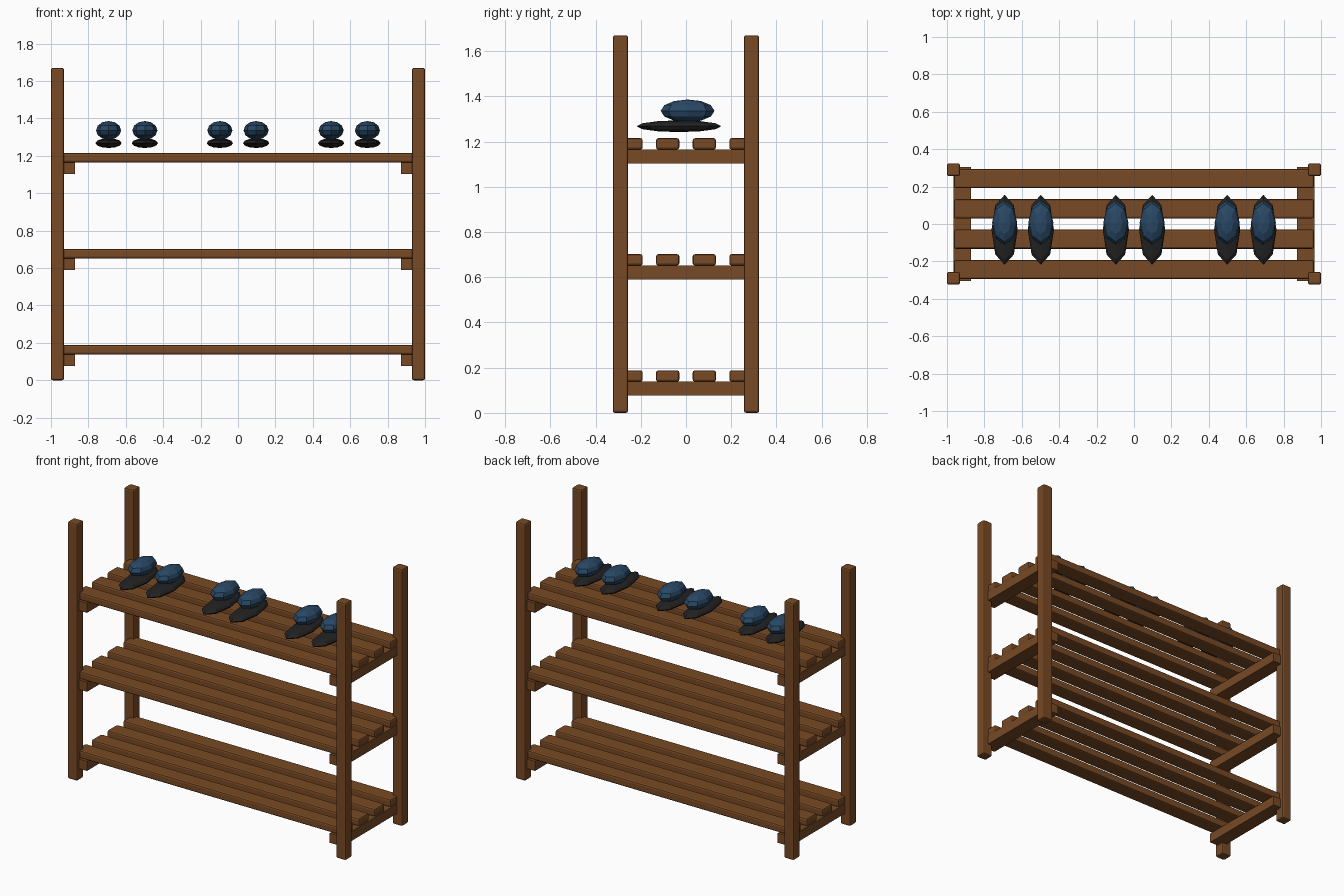
import bpy

if "Cube" in bpy.data.objects:
    bpy.data.objects.remove(bpy.data.objects["Cube"])


def mat(name, rgb):
    m = bpy.data.materials.new(name)
    m.diffuse_color = (*rgb, 1)
    m.use_nodes = True
    m.node_tree.nodes["Principled BSDF"].inputs["Base Color"].default_value = m.diffuse_color
    return m


WOOD = mat("brown wood", (0.19, 0.068, 0.018))
BLUE = mat("navy fabric", (0.022, 0.065, 0.13))
BLACK = mat("black rubber", (0.016, 0.016, 0.016))


def box(name, center, size, bevel=0):
    bpy.ops.mesh.primitive_cube_add(size=1, location=center)
    o = bpy.context.object
    o.name = name
    o.scale = size
    bpy.ops.object.transform_apply(location=False, rotation=False, scale=True)
    o.data.materials.append(WOOD)
    if bevel:
        b = o.modifiers.new("bevel", 'BEVEL')
        b.width = bevel
        b.segments = 2


def ball(name, center, radii, material):
    bpy.ops.mesh.primitive_uv_sphere_add(segments=8, ring_count=6, radius=1, location=center)
    o = bpy.context.object
    o.name = name
    o.scale = radii
    o.data.materials.append(material)


# corner posts
for sx in (-1, 1):
    for sy in (-1, 1):
        box("post", (sx * 0.965, sy * 0.29, 0.835), (0.07, 0.068, 1.67), 0.01)

# three shelves: four slats on two cross rails
for top in (0.188, 0.702, 1.215):
    for y in (-0.243, -0.081, 0.081, 0.243):
        box("slat", (0, y, top - 0.025), (1.925, 0.103, 0.05), 0.01)
    for sx in (-1, 1):
        box("cross_rail", (sx * 0.918, 0, top - 0.081), (0.092, 0.61, 0.062))

# three pairs of shoes on the top shelf
for pair in (-0.595, 0, 0.595):
    for dx in (-0.097, 0.097):
        ball("shoe_sole", (pair + dx, -0.031, 1.268), (0.07, 0.187, 0.026), BLACK)
        ball("shoe_upper", (pair + dx, 0.007, 1.336), (0.067, 0.119, 0.05), BLUE)
